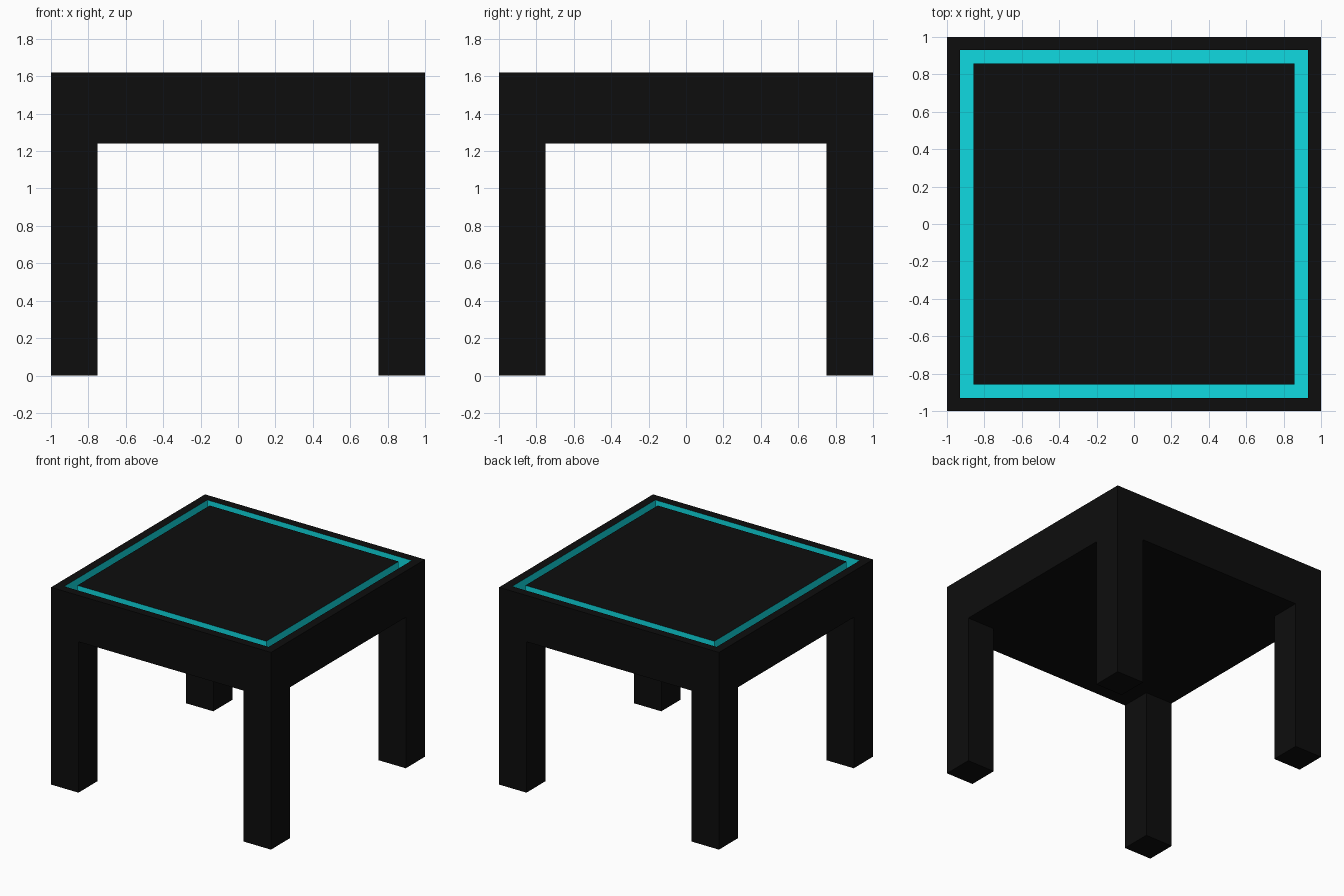
import bpy, bmesh
from mathutils import Matrix, Vector

if "Cube" in bpy.data.objects:
    bpy.data.objects.remove(bpy.data.objects["Cube"])

LEG_H, TOP_H, LEG_W = 1.24, 1.62, 0.25
RIM, GROOVE_W, GROOVE_D = 0.1, 0.1, 0.1


def material(name, rgb):
    mat = bpy.data.materials.new(name)
    mat.diffuse_color = (*rgb, 1)
    mat.use_nodes = True
    mat.node_tree.nodes["Principled BSDF"].inputs["Base Color"].default_value = mat.diffuse_color
    return mat


def add_box(bm, centre, size):
    m = Matrix.Translation(centre) @ Matrix.Diagonal((*size, 1))
    bmesh.ops.create_cube(bm, size=1, matrix=m)


def finish(name, bm, mats):
    bmesh.ops.recalc_face_normals(bm, faces=bm.faces)
    me = bpy.data.meshes.new(name)
    bm.to_mesh(me)
    bm.free()
    for m in mats:
        me.materials.append(m)
    ob = bpy.data.objects.new(name, me)
    bpy.context.collection.objects.link(ob)


black = material("black", (0.004, 0.004, 0.004))
cyan = material("cyan", (0.005, 0.7, 0.75))

# Table top: two insets mark out a square ring, which is sunk into a cyan groove
bm = bmesh.new()
add_box(bm, (0, 0, (LEG_H + TOP_H) / 2), (2, 2, TOP_H - LEG_H))
top = max(bm.faces, key=lambda f: f.calc_center_median().z)
bmesh.ops.inset_region(bm, faces=[top], thickness=RIM)
ring = bmesh.ops.inset_region(bm, faces=[top], thickness=GROOVE_W)["faces"]
ext = bmesh.ops.extrude_face_region(bm, geom=ring)["geom"]
verts = [g for g in ext if isinstance(g, bmesh.types.BMVert)]
bmesh.ops.translate(bm, verts=verts, vec=Vector((0, 0, -GROOVE_D)))
bmesh.ops.delete(bm, geom=[f for f in ring if f.is_valid], context='FACES_ONLY')
for f in bm.faces:
    if any(v in verts for v in f.verts):
        f.material_index = 1
finish("table_top", bm, [black, cyan])

# Four square legs, flush with the corners
for y, side in ((-1, "front"), (1, "back")):
    for x, hand in ((-1, "left"), (1, "right")):
        bm = bmesh.new()
        off = 1 - LEG_W / 2
        add_box(bm, (x * off, y * off, LEG_H / 2), (LEG_W, LEG_W, LEG_H))
        finish(f"{side}_{hand}_leg", bm, [black])
